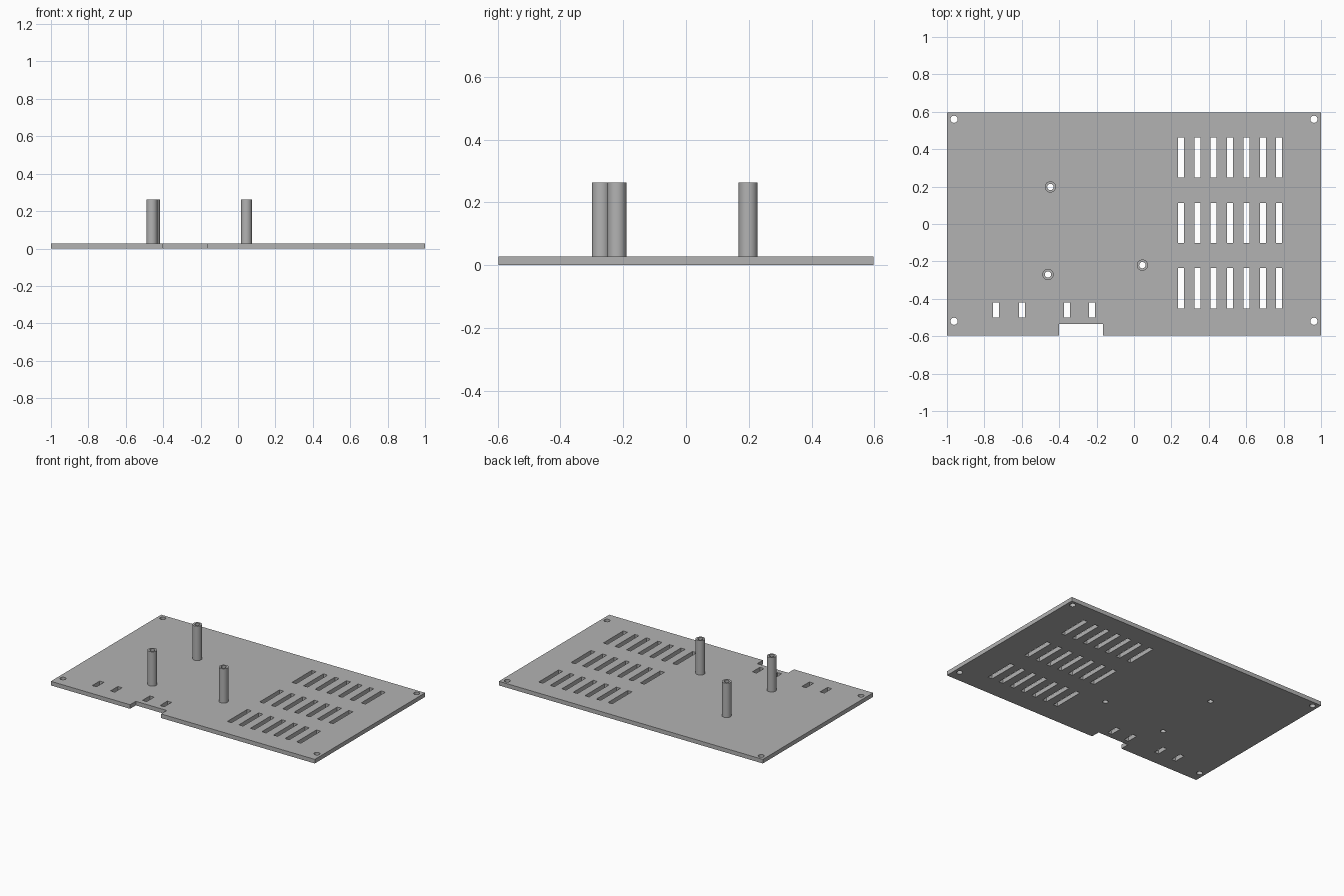
import bpy
import bmesh
import math
from mathutils import Matrix, Vector

if "Cube" in bpy.data.objects:
    bpy.data.objects.remove(bpy.data.objects["Cube"], do_unlink=True)

HALF_Y = 0.597
THICK = 0.028
POST_TOP = 0.263
POST_R, BORE_R = 0.03, 0.017
SEGMENTS = 32
POSTS = [(-0.447, 0.198), (-0.46, -0.27), (0.045, -0.22)]

grey = bpy.data.materials.new("plain grey")
grey.use_nodes = True
grey.diffuse_color = (0.45, 0.45, 0.45, 1)
grey.node_tree.nodes["Principled BSDF"].inputs["Base Color"].default_value = (0.45, 0.45, 0.45, 1)


def add_box(bm, x0, x1, y0, y1, z0, z1):
    size = Vector((x1 - x0, y1 - y0, z1 - z0))
    centre = Vector((x0 + x1, y0 + y1, z0 + z1)) / 2
    bmesh.ops.create_cube(bm, size=1, matrix=Matrix.LocRotScale(centre, None, size))


def add_slot(bm, x, y, width, length):
    add_box(bm, x - width / 2, x + width / 2, y - length / 2, y + length / 2, -0.1, 0.1)


def add_drill(bm, x, y, radius):
    bmesh.ops.create_cone(bm, cap_ends=True, segments=SEGMENTS, radius1=radius, radius2=radius,
                          depth=0.2, matrix=Matrix.Translation((x, y, 0)))


def make_object(name, bm):
    bmesh.ops.recalc_face_normals(bm, faces=bm.faces)
    mesh = bpy.data.meshes.new(name)
    bm.to_mesh(mesh)
    bm.free()
    mesh.materials.append(grey)
    obj = bpy.data.objects.new(name, mesh)
    bpy.context.collection.objects.link(obj)
    return obj


def activate(obj):
    bpy.ops.object.select_all(action='DESELECT')
    obj.select_set(True)
    bpy.context.view_layer.objects.active = obj


# Base plate
bm = bmesh.new()
add_box(bm, -1, 1, -HALF_Y, HALF_Y, 0, THICK)
plate = make_object("base_plate", bm)

# Cutter: vent slots, small slots, front notch, screw holes and post bores
bm = bmesh.new()
for row in (0.356, 0.006, -0.344):
    for i in range(7):
        add_slot(bm, 0.251 + i * 0.0875, row, 0.032, 0.215)
for x in (-0.738, -0.6, -0.358, -0.225):
    add_slot(bm, x, -0.46, 0.032, 0.08)
add_box(bm, -0.4, -0.165, -0.7, -0.535, -0.1, 0.1)
for x in (-0.962, 0.962):
    for y in (-0.52, 0.56):
        add_drill(bm, x, y, 0.019)
for x, y in POSTS:
    add_drill(bm, x, y, BORE_R)
cutter = make_object("plate_cutter", bm)
cutter.hide_render = True

cut = plate.modifiers.new("cutouts", 'BOOLEAN')
cut.operation = 'DIFFERENCE'
cut.solver = 'EXACT'
cut.object = cutter
activate(plate)
bpy.ops.object.modifier_apply(modifier=cut.name)
bpy.data.objects.remove(cutter, do_unlink=True)
bpy.ops.object.shade_smooth_by_angle(angle=math.radians(30))

# Hollow standoff posts, lathed from a wall profile
profile = [(POST_R, THICK), (POST_R, POST_TOP), (BORE_R, POST_TOP), (BORE_R, THICK)]
for name, (x, y) in zip(("back_post", "front_right_post", "front_left_post"), POSTS):
    bm = bmesh.new()
    verts = [bm.verts.new((r, 0, z)) for r, z in profile]
    edges = [bm.edges.new(pair) for pair in zip(verts, verts[1:])]
    bmesh.ops.spin(bm, geom=verts + edges, cent=(0, 0, 0), axis=(0, 0, 1),
                   angle=math.tau, steps=SEGMENTS)
    bmesh.ops.remove_doubles(bm, verts=bm.verts, dist=0.0001)
    post = make_object(name, bm)
    # The wall is open underneath, so orient it by its top ring
    top = max(post.data.polygons, key=lambda p: p.center.z)
    if top.normal.z < 0:
        post.data.flip_normals()
    post.location = (x, y, 0)
    activate(post)
    bpy.ops.object.shade_smooth_by_angle(angle=math.radians(30))
